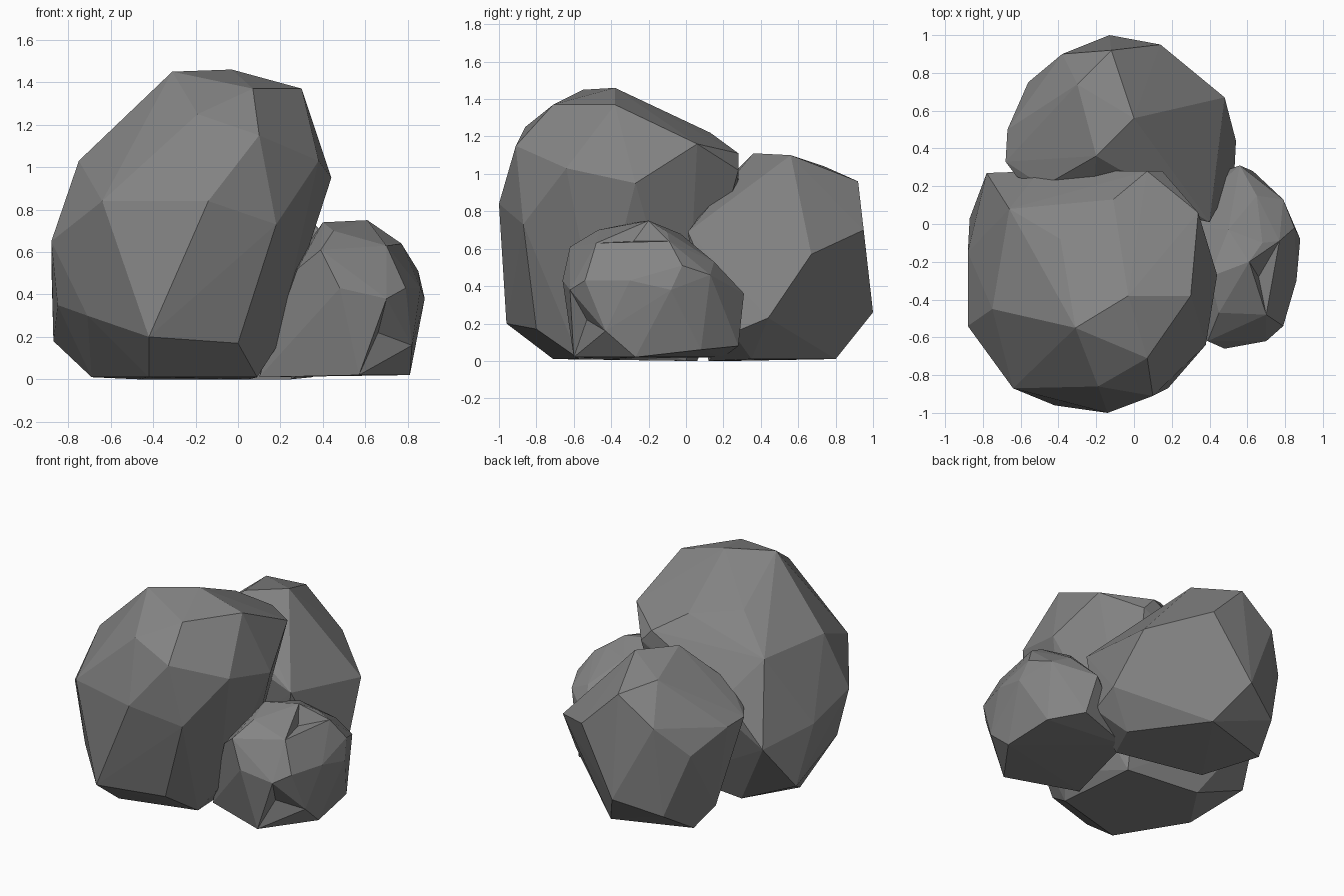
import bpy, bmesh
from mathutils import Vector

stone = bpy.data.materials.new("dark_stone")
stone.diffuse_color = (.23, .23, .23, 1)


def boulder(name, corners, dents=()):
    """Flat-faced rock: the convex skin around corner points, then pushed-in dents."""
    bm = bmesh.new()
    for c in corners:
        bm.verts.new(c)
    bmesh.ops.convex_hull(bm, input=bm.verts)
    loose = [v for v in bm.verts if not v.link_faces]
    bmesh.ops.delete(bm, geom=loose, context='VERTS')
    for d in dents:
        d = Vector(d)
        face = min(bm.faces, key=lambda f: (f.calc_center_median() - d).length)
        bmesh.ops.poke(bm, faces=[face])["verts"][0].co = d
    bmesh.ops.recalc_face_normals(bm, faces=bm.faces)
    mesh = bpy.data.meshes.new(name)
    bm.to_mesh(mesh)
    bm.free()
    mesh.materials.append(stone)
    obj = bpy.data.objects.new(name, mesh)
    bpy.context.collection.objects.link(obj)
    return obj


# tall front rock: crown, shoulders, waist, base
boulder("large_rock", [
    (-.03, -.38, 1.46), (-.31, -.55, 1.45), (.30, -.38, 1.37), (.07, -.71, 1.37),
    (-.19, -.86, 1.25), (-.39, -.08, 1.24), (-.11, .13, 1.22),
    (.34, .06, 1.16), (.10, -.91, 1.15), (.07, .28, 1.11), (-.66, .08, 1.03),
    (-.75, -.45, 1.03), (.38, -.64, 1.03), (.44, -.27, .95), (.15, .28, 1.02),
    (-.14, -1.0, .84), (-.64, -.87, .84), (.18, -.87, .73), (-.88, -.54, .65),
    (-.88, -.15, .55), (-.78, .27, .50), (-.50, .28, .80),
    (-.85, -.45, .35), (-.71, -.67, .30), (-.42, -.96, .20), (0, -.80, .17),
    (.18, -.47, .15), (-.87, .03, .18),
    (-.69, -.27, .01), (-.42, -.71, .01), (.09, -.57, .01), (-.47, .06, 0),
    (.05, 0, 0)])

# middle rock leaning on the back of the tall one
boulder("back_rock", [
    (-.20, .36, 1.11), (0, .56, 1.10), (-.30, .74, 1.04), (-.12, .92, .96),
    (-.48, .20, .87), (-.21, .20, .95), (-.62, .25, .75), (-.38, .90, .78),
    (-.68, .33, .73), (-.67, .50, .72), (.14, .95, .70), (.40, .01, .69),
    (.48, .67, .57), (-.56, .75, .58), (-.13, 1.0, .26), (.54, .44, .23),
    (.53, .25, .15), (-.42, .85, .16), (-.58, .50, .15),
    (.02, .80, .01), (-.50, .63, .02), (.35, .35, .01), (-.35, .25, 0),
    (.25, .12, 0)])

# small rock at the right, chipped near the top and at the lower front
boulder("small_rock", [
    (.61, -.20, .75), (.40, -.28, .74), (.45, -.47, .70), (.68, -.10, .69),
    (.50, -.03, .68), (.77, -.09, .64), (.70, -.48, .63), (.39, -.62, .61),
    (.65, .15, .53), (.85, -.02, .51), (.28, -.55, .52), (.79, .13, .46),
    (.48, -.66, .43), (.86, -.30, .43), (.88, -.08, .38), (.56, .31, .36),
    (.79, -.54, .43), (.70, -.62, .38), (.52, -.61, .22), (.82, -.43, .16),
    (.63, .28, .08), (.57, -.60, .02), (.81, -.27, .02), (.78, .08, .06),
    (.10, -.42, .01), (.25, .20, .02), (.20, 0, .45)],
    dents=[(.66, -.28, .64), (.66, -.53, .22)])
